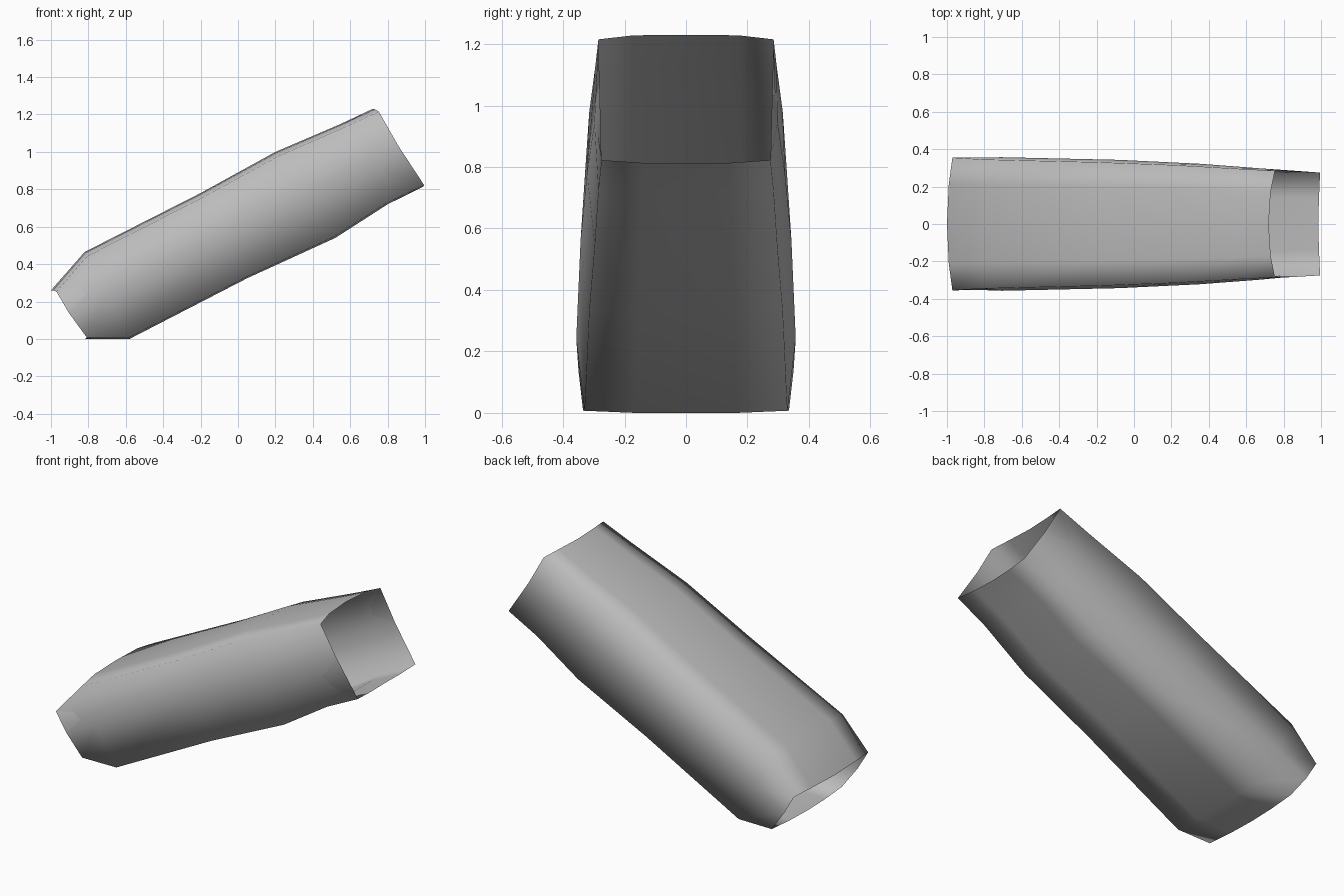
import bpy
import bmesh
from mathutils import Vector

if "Cube" in bpy.data.objects:
    bpy.data.objects.remove(bpy.data.objects["Cube"])

grey = bpy.data.materials.new("plain_grey")
grey.use_nodes = True
colour = (0.5, 0.5, 0.5, 1)
grey.diffuse_color = colour
grey.node_tree.nodes["Principled BSDF"].inputs["Base Color"].default_value = colour

# Stations along the sleeve: top (x, z), bottom (x, z),
# half widths at shoulder, side and bottom corner, gap between the layers, rim bow
STATIONS = [
    ((-1.0, 0.26), (-0.82, 0.0), (0.355, 0.35, 0.335), 0.0, 0.02),
    ((-0.82, 0.465), (-0.58, 0.0), (0.345, 0.357, 0.33), 0.02, 0.0),
    ((-0.2, 0.78), (0.05, 0.325), (0.33, 0.343, 0.315), 0.025, 0.0),
    ((0.2, 1.0), (0.52, 0.54), (0.315, 0.322, 0.297), 0.02, 0.0),
    ((0.55, 1.15), (0.8, 0.72), (0.295, 0.298, 0.285), 0.01, 0.0),
    ((0.72, 1.23), (0.985, 0.812), (0.285, 0.28, 0.275), 0.0, 0.02),
]


def ring(top, bottom, widths, gap, bow):
    """One cross-section: a slightly domed top, leaning sides, flat bottom."""
    top = Vector((top[0], 0, top[1]))
    bottom = Vector((bottom[0], 0, bottom[1]))
    down = (bottom - top).normalized()
    top, bottom = top + down * gap, bottom - down * gap * 0.4
    shoulder, side, corner = widths
    outline = [
        (0, 0, 0),
        ((shoulder - gap) * 0.6, 0.01, bow * 0.4),
        (shoulder - gap, 0.05, bow),
        (side - gap * 0.4, 0.48, bow * 0.5),
        (corner - gap * 1.2, 0.985, bow * 0.7),
        (corner * 0.5, 1, bow * 0.2),
        (0, 1, 0),
    ]
    half = [top.lerp(bottom, t) + Vector((shift, y, shift * 0.3))
            for y, t, shift in outline]
    mirrored = [Vector((p.x, -p.y, p.z)) for p in half[-2:0:-1]]
    return half + mirrored


def loft(name, inset, outward):
    """Skin the stations as an open-ended tube."""
    bm = bmesh.new()
    rings = [[bm.verts.new(p) for p in ring(t, b, w, gap * inset, bow)]
             for t, b, w, gap, bow in STATIONS]
    for a, b in zip(rings, rings[1:]):
        for i in range(len(a)):
            j = (i + 1) % len(a)
            quad = [a[i], a[j], b[j], b[i]]
            face = bm.faces.new(quad[::-1] if outward else quad)
            face.smooth = True
    mesh = bpy.data.meshes.new(name)
    bm.to_mesh(mesh)
    bm.free()
    mesh.materials.append(grey)
    obj = bpy.data.objects.new(name, mesh)
    bpy.context.collection.objects.link(obj)
    return obj


# Two thin layers that meet at both open rims
loft("sleeve_inside", 0, False)
loft("sleeve_outside", 1, True)
